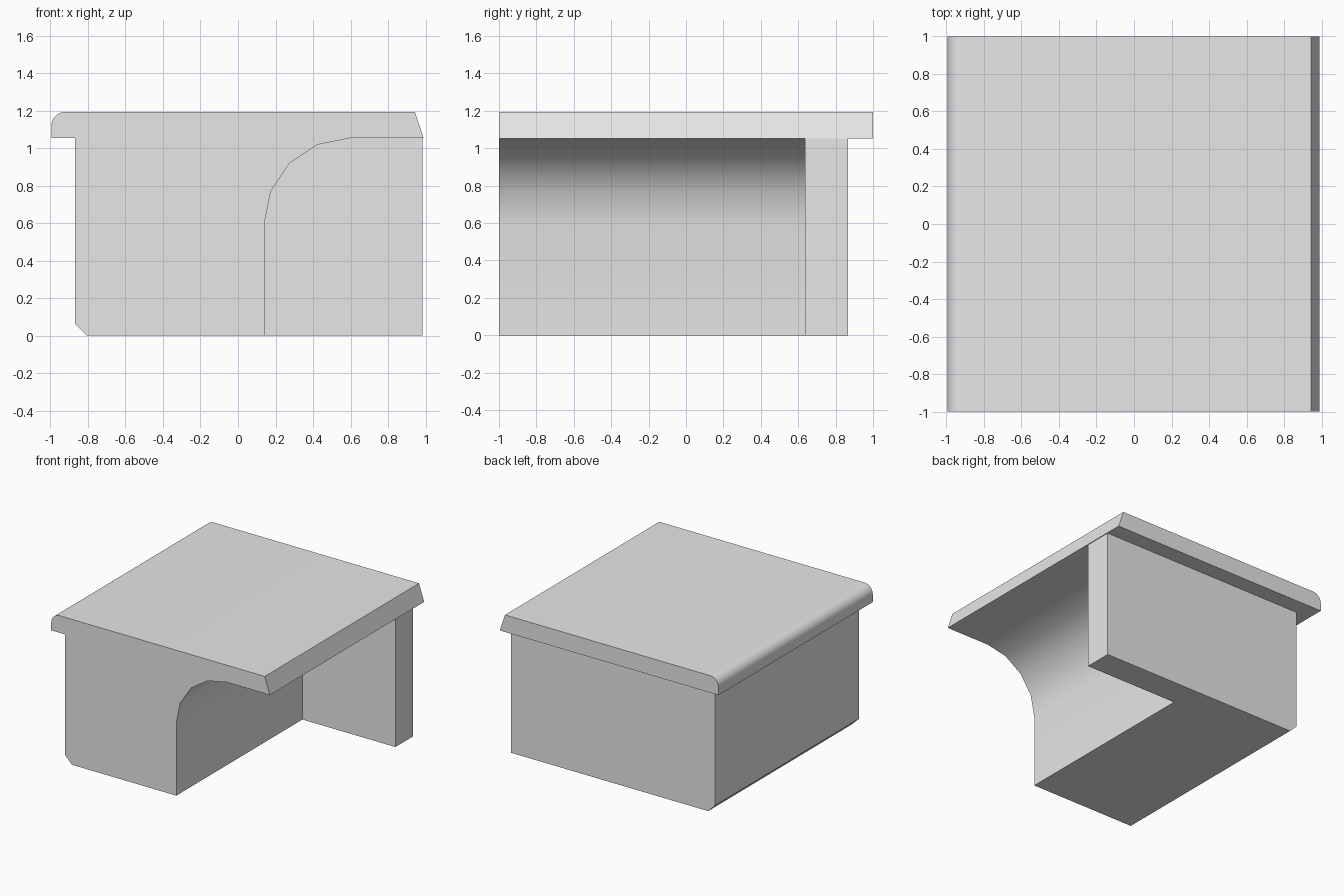
import bpy
import bmesh
from math import cos, sin, pi, radians

cube = bpy.data.objects.get("Cube")
if cube:
    bpy.data.objects.remove(cube, do_unlink=True)

grey = bpy.data.materials.new("light_grey")
grey.use_nodes = True
colour = (0.8, 0.8, 0.8, 1)
grey.diffuse_color = colour
grey.node_tree.nodes["Principled BSDF"].inputs["Base Color"].default_value = colour


def arc(cx, cz, r, start, end, steps):
    """Points on a circular arc in the x-z plane, angles in degrees."""
    angles = [radians(start + (end - start) * i / steps) for i in range(steps + 1)]
    return [(cx + r * cos(a), cz + r * sin(a)) for a in angles]


def prism(name, profile, y0, y1):
    """Extrude an x-z profile along y."""
    bm = bmesh.new()
    face = bm.faces.new([bm.verts.new((x, y0, z)) for x, z in profile])
    out = bmesh.ops.extrude_face_region(bm, geom=[face])
    verts = [v for v in out["geom"] if isinstance(v, bmesh.types.BMVert)]
    bmesh.ops.translate(bm, verts=verts, vec=(0, y1 - y0, 0))
    bmesh.ops.recalc_face_normals(bm, faces=bm.faces)
    mesh = bpy.data.meshes.new(name)
    bm.to_mesh(mesh)
    bm.free()
    mesh.materials.append(grey)
    obj = bpy.data.objects.new(name, mesh)
    bpy.context.collection.objects.link(obj)
    bpy.ops.object.select_all(action="DESELECT")
    obj.select_set(True)
    bpy.context.view_layer.objects.active = obj
    bpy.ops.object.shade_smooth_by_angle(angle=radians(30))
    return obj


under, top = 1.053, 1.193      # slab underside and top
wall_front, wall_back = 0.635, 0.865
left_side = [(-0.87, under), (-0.87, 0.063), (-0.807, 0)]   # chamfered foot

# Pier with the concave quarter-round flank
radius = 0.458
flank = arc(0.14 + radius, under - radius, radius, 180, 90, 4)
prism("curved_pier", left_side + [(0.14, 0)] + flank, -1, wall_front)

# Back wall across the full width
prism("back_wall", left_side + [(0.984, 0), (0.984, under)], wall_front, wall_back)

# Top slab: rounded on one edge, bevelled on the other
nose = arc(-0.92, top - 0.075, 0.075, 180, 90, 8)
prism("top_slab", [(-0.995, under)] + nose + [(0.943, top), (0.99, under)], -1, 1)
